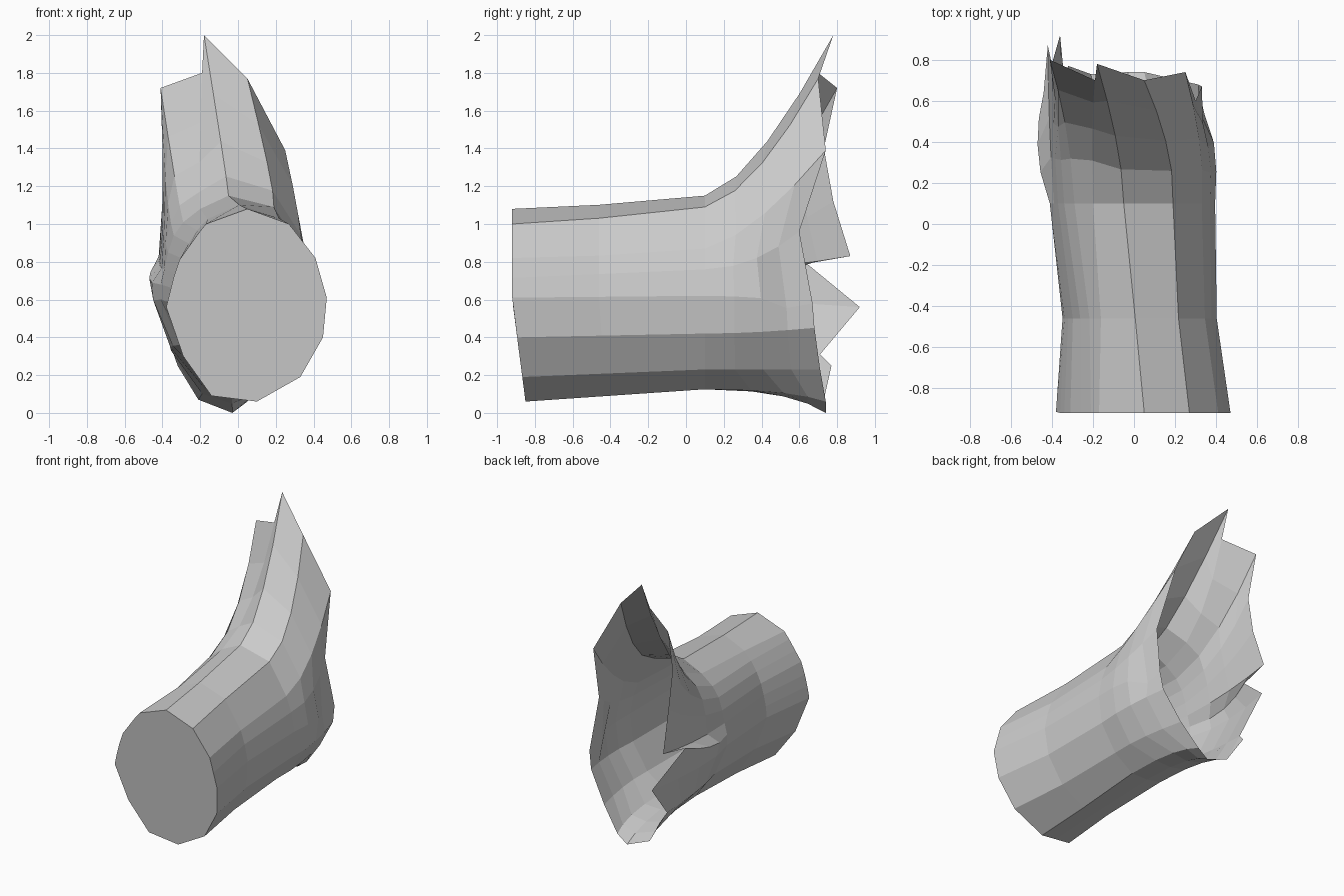
import bpy, bmesh
from mathutils import Vector

if "Cube" in bpy.data.objects:
    bpy.data.objects.remove(bpy.data.objects["Cube"])

# Matching cross-sections, clockwise seen from the front, starting at the top:
# closed front outline (x, z)
FRONT = [(.05, 1.08), (.27, 1.0), (.41, .82), (.44, .715), (.47, .61), (.45, .40),
         (.33, .19), (.10, .06), (-.02, .075), (-.14, .09), (-.29, .30), (-.38, .56),
         (-.36, .64), (-.34, .72), (-.31, .81), (-.26, .88), (-.21, .95), (-.17, 1.0)]
# waist outline (x, z) at y = WAIST_Y
WAIST = [(-.05, 1.15), (.19, 1.09), (.33, .87), (.37, .76), (.395, .62), (.37, .42),
         (.25, .23), (.10, .125), (-.03, .125), (-.15, .15), (-.31, .36), (-.41, .60),
         (-.41, .68), (-.39, .76), (-.37, .85), (-.34, .94), (-.29, 1.01), (-.20, 1.08)]
# ragged open rim (x, y, z)
RIM = [(-.18, .78, 2.0), (.05, .70, 1.77), (.25, .74, 1.39), (.30, .60, .96),
       (.33, .67, .58), (.31, .68, .45), (.18, .71, .23), (.05, .74, .06),
       (-.03, .74, 0), (-.21, .73, .07), (-.34, .71, .31), (-.36, .92, .56),
       (-.44, .64, .79), (-.42, .87, .83), (-.40, .78, 1.12), (-.40, .73, 1.40),
       (-.41, .80, 1.72), (-.19, .70, 1.80)]
WAIST_Y = .10


def column(front, waist, rim):
    """Points of one lengthwise edge: straight to the waist, then bending to the rim."""
    a = Vector((front[0], -.92 + max(0, .6 - front[1]) * .13, front[1]))
    b = Vector((waist[0], WAIST_Y, waist[1]))
    c = Vector(rim)
    left_flap = b.x < -.1 and b.z > .7
    bend_y = .47 if left_flap else .55 if b.z < .2 else .35
    bulge = 1.25 if b.x < -.25 and .3 < b.z < .7 else 1.07
    bend = Vector((b.x * bulge, bend_y, b.z + (.06 if b.z > .8 else 0)))
    mid = a.lerp(b, .45)
    mid.x = .02 + (mid.x - .02) * (.92 if mid.x > 0 else .89)   # slimmer middle
    mid.z -= .01 if mid.z > .8 else 0
    pts = [a, mid, b]
    for t in (.3, .55, .78, 1):
        pts.append(b * (1 - t) ** 2 + bend * 2 * t * (1 - t) + c * t * t)
    return pts


# Torn tube shell
bm = bmesh.new()
cols = [[bm.verts.new(p) for p in column(*s)] for s in zip(FRONT, WAIST, RIM)]
cols[4][5].co += Vector((-.04, 0, -.04))      # small dent in the right wall
for i, col in enumerate(cols):
    nxt = cols[(i + 1) % len(cols)]
    for j in range(len(col) - 1):
        bm.faces.new((col[j], nxt[j], nxt[j + 1], col[j + 1]))

# Flat front cap
bm.faces.new([c[0] for c in reversed(cols)])
bmesh.ops.recalc_face_normals(bm, faces=bm.faces)

# Small torn sliver low on the left rim
tip = bm.verts.new((-.32, .77, .25))
bm.faces.new((cols[10][6], tip, cols[9][6]))

mesh = bpy.data.meshes.new("torn_tube")
bm.to_mesh(mesh)
bm.free()
bpy.context.collection.objects.link(bpy.data.objects.new("torn_tube", mesh))
